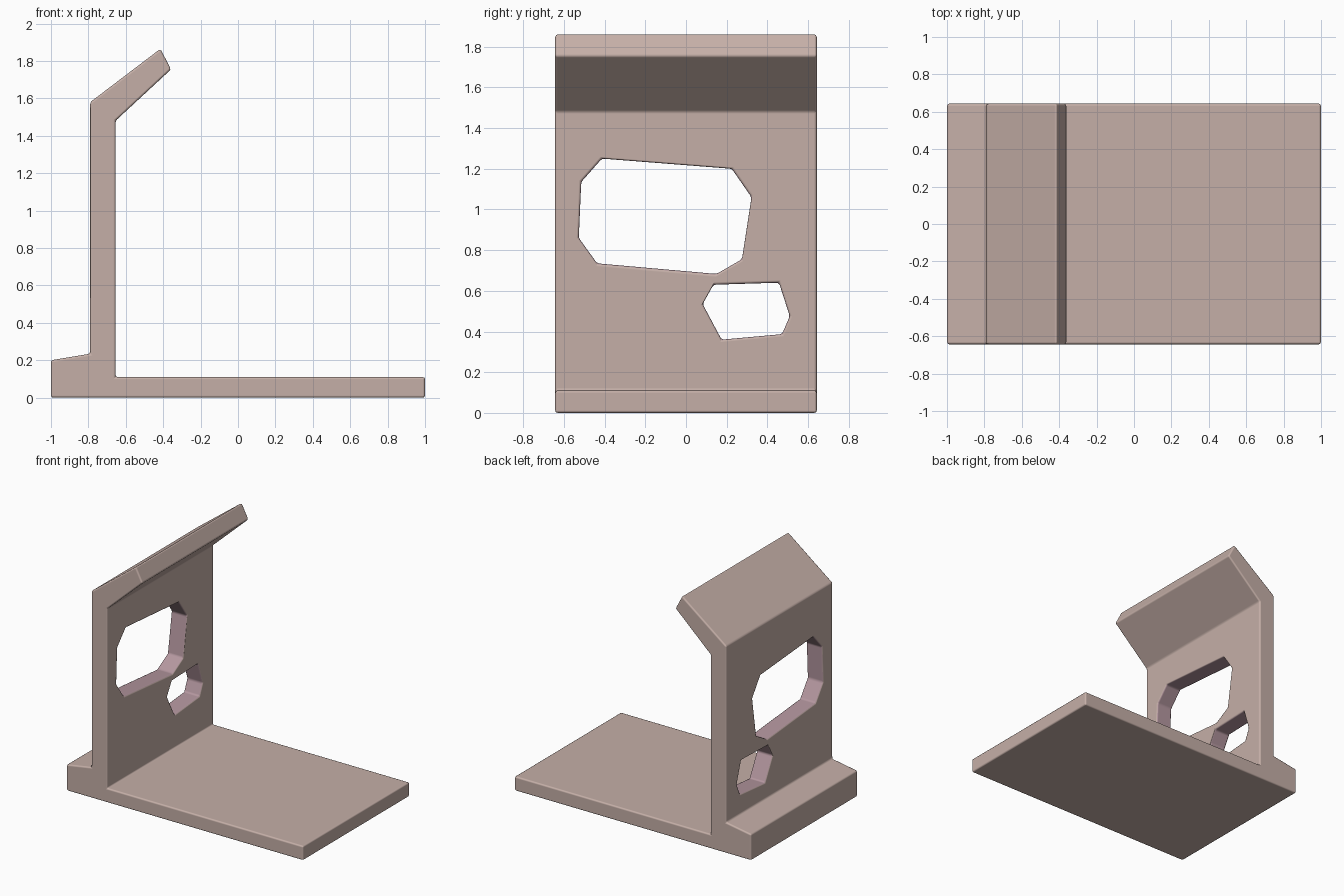
import bpy
import bmesh
from mathutils import Vector

if "Cube" in bpy.data.objects:
    bpy.data.objects.remove(bpy.data.objects["Cube"])


def material(name, color):
    m = bpy.data.materials.new(name)
    m.diffuse_color = color
    m.use_nodes = True
    m.node_tree.nodes["Principled BSDF"].inputs["Base Color"].default_value = m.diffuse_color
    return m


def prism(name, points, offset, mat):
    """Extrude a closed loop of 3D points by an offset."""
    bm = bmesh.new()
    face = bm.faces.new([bm.verts.new(p) for p in points])
    ext = bmesh.ops.extrude_face_region(bm, geom=[face])
    verts = [g for g in ext["geom"] if isinstance(g, bmesh.types.BMVert)]
    bmesh.ops.translate(bm, verts=verts, vec=Vector(offset))
    bmesh.ops.recalc_face_normals(bm, faces=bm.faces)
    mesh = bpy.data.meshes.new(name)
    bm.to_mesh(mesh)
    bm.free()
    mesh.materials.append(mat)
    obj = bpy.data.objects.new(name, mesh)
    bpy.context.collection.objects.link(obj)
    return obj


shell = material("warm_beige", (0.56, 0.43, 0.39, 1))
inner = material("dusky_pink", (0.46, 0.31, 0.35, 1))

# Bracket: base plate, rear foot, upright wall and leaning top lip in one profile
HALF = 0.643
profile = [(-1, 0), (1, 0), (1, 0.11), (-0.655, 0.11), (-0.655, 1.48),
           (-0.358, 1.755), (-0.415, 1.865), (-0.79, 1.58), (-0.79, 0.235), (-1, 0.2)]
bracket = prism("bracket", [(x, -HALF, z) for x, z in profile], (0, 2 * HALF, 0), shell)

# Irregular windows through the upright wall, as (y, z) outlines
windows = {
    "large_window_cutter": [(-0.413, 1.25), (0.225, 1.2), (0.322, 1.06), (0.275, 0.755),
                            (0.15, 0.683), (-0.437, 0.735), (-0.527, 0.86), (-0.515, 1.135)],
    "small_window_cutter": [(0.135, 0.63), (0.457, 0.64), (0.51, 0.475),
                            (0.472, 0.387), (0.175, 0.36), (0.082, 0.535)],
}
bpy.context.view_layer.objects.active = bracket
for name, outline in windows.items():
    cutter = prism(name, [(-0.88, y, z) for y, z in outline], (0.32, 0, 0), inner)
    cutter.hide_render = True
    cut = bracket.modifiers.new(name, "BOOLEAN")
    cut.operation = "DIFFERENCE"
    cut.solver = "EXACT"
    cut.material_mode = "TRANSFER"
    cut.object = cutter
    bpy.ops.object.modifier_apply(modifier=cut.name)
    bpy.data.objects.remove(cutter)

# Small softened edges with flat faces kept flat
for p in bracket.data.polygons:
    p.use_smooth = True
bevel = bracket.modifiers.new("soft_edges", "BEVEL")
bevel.width = 0.012
bevel.segments = 2
bevel.limit_method = "ANGLE"
bevel.angle_limit = 0.4
bevel.use_clamp_overlap = False
bevel.harden_normals = True
